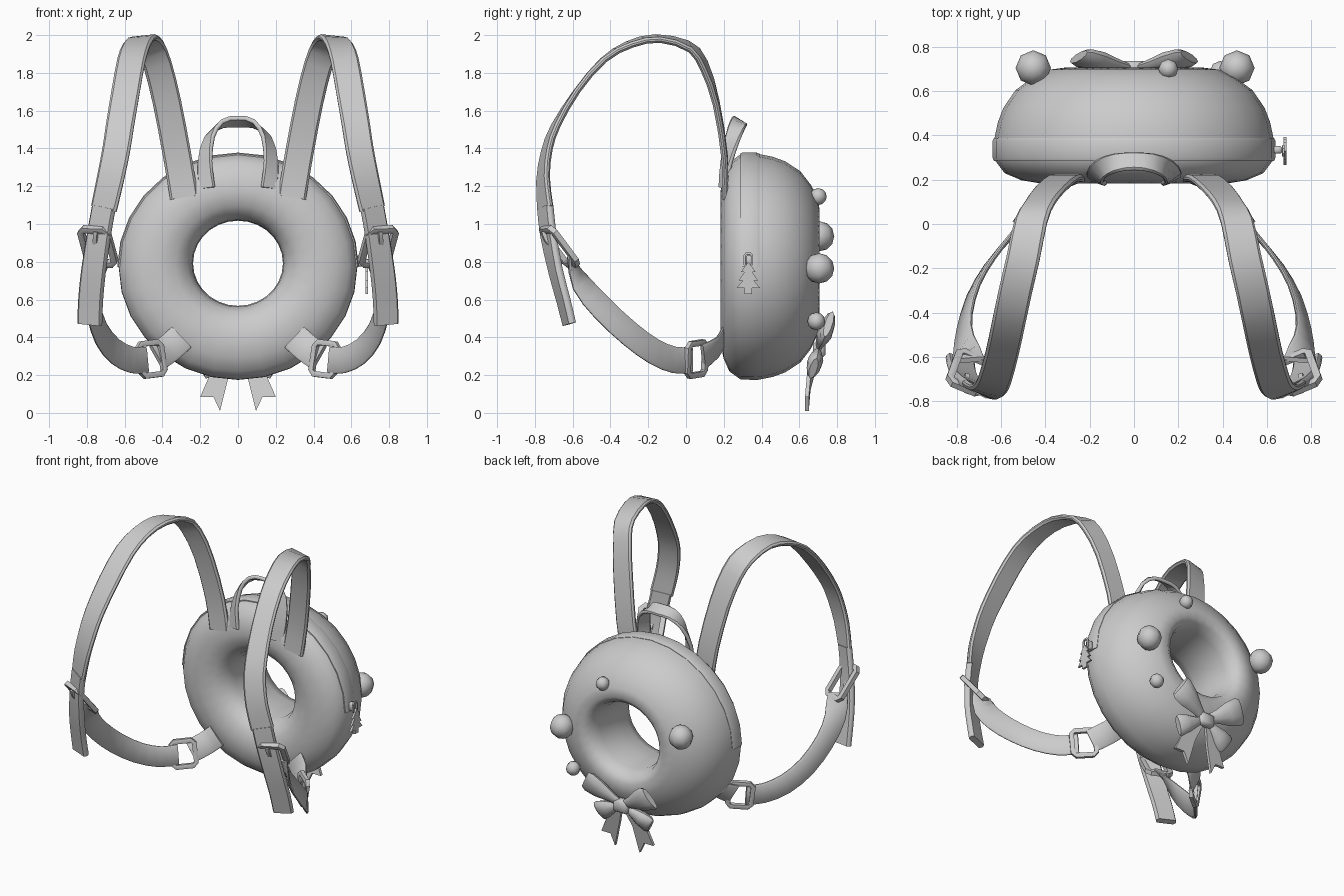
import bpy, bmesh, math
from mathutils import Vector as V

cube = bpy.data.objects.get("Cube")
if cube:
    bpy.data.objects.remove(cube)

grey = bpy.data.materials.new("soft_grey")
grey.use_nodes = True
grey.diffuse_color = (0.6, 0.6, 0.6, 1)
grey.node_tree.nodes["Principled BSDF"].inputs["Base Color"].default_value = (0.6, 0.6, 0.6, 1)


def finish(name, bm, angle=40):
    bmesh.ops.recalc_face_normals(bm, faces=bm.faces)
    mesh = bpy.data.meshes.new(name)
    bm.to_mesh(mesh)
    bm.free()
    mesh.materials.append(grey)
    ob = bpy.data.objects.new(name, mesh)
    bpy.context.collection.objects.link(ob)
    bpy.ops.object.select_all(action='DESELECT')
    ob.select_set(True)
    bpy.context.view_layer.objects.active = ob
    bpy.ops.object.shade_smooth_by_angle(angle=math.radians(angle))


def loft(name, rings, closed=False, angle=40):
    """Skin a list of equal-length rings of points."""
    bm = bmesh.new()
    rows = [[bm.verts.new(p) for p in ring] for ring in rings]
    n = len(rows[0])
    for i in range(len(rows) if closed else len(rows) - 1):
        a, b = rows[i], rows[(i + 1) % len(rows)]
        for j in range(n):
            k = (j + 1) % n
            bm.faces.new((a[j], a[k], b[k], b[j]))
    if not closed:
        bm.faces.new(rows[0])
        bm.faces.new(rows[-1])
    finish(name, bm, angle)


def smooth_path(pts, steps):
    """Catmull-Rom through the points."""
    pts = [V(p) for p in pts]
    ext = [2 * pts[0] - pts[1]] + pts + [2 * pts[-1] - pts[-2]]
    out = []
    for i in range(len(pts) - 1):
        a, b, c, d = ext[i:i + 4]
        for k in range(steps):
            t = k / steps
            out.append(0.5 * (2 * b + (c - a) * t + (2 * a - 5 * b + 4 * c - d) * t * t
                              + (3 * b - a - 3 * c + d) * t ** 3))
    return out + [pts[-1]]


def sweep(name, pts, across, width, thick, closed=False, steps=2):
    """Webbing with a chamfered flat section; across gives the width direction."""
    if not closed:
        pts, across = smooth_path(pts, steps), smooth_path(across, steps)
    n, rings = len(pts), []
    section = [(-1, -.3), (-.85, -1), (.85, -1), (1, -.3), (1, .3), (.85, 1), (-.85, 1), (-1, .3)]
    for i, p in enumerate(pts):
        if closed:
            t = pts[(i + 1) % n] - pts[i - 1]
        else:
            t = pts[min(i + 1, n - 1)] - pts[max(i - 1, 0)]
        t.normalize()
        w = across[i] - t * across[i].dot(t)
        w.normalize()
        m = t.cross(w)
        rings.append([p + w * a * width / 2 + m * b * thick / 2 for a, b in section])
    loft(name, rings, closed)


def frame(name, centre, u, v, hu, hv, thick, k=0.02):
    """Rectangular ring with cut corners."""
    c, u = V(centre), V(u).normalized()
    v = V(v)
    v = (v - u * v.dot(u)).normalized()
    loop = [(hu, hv - k), (hu - k, hv), (k - hu, hv), (-hu, hv - k),
            (-hu, k - hv), (k - hu, -hv), (hu - k, -hv), (hu, k - hv)]
    sweep(name, [c + u * a + v * b for a, b in loop], [u.cross(v)] * 8, thick, thick, True)


def plate(name, pts, depth):
    """Thin solid from an outline."""
    depth = V(depth)
    loft(name, [[V(p) - depth / 2 for p in pts], [V(p) + depth / 2 for p in pts]], angle=20)


def block(name, centre, size):
    """Box with softened edges."""
    bm = bmesh.new()
    bmesh.ops.create_cube(bm, size=1)
    for vert in bm.verts:
        vert.co = V(centre) + V([a * b for a, b in zip(vert.co, size)])
    bmesh.ops.bevel(bm, geom=bm.edges[:], offset=min(size) * .25, segments=1, affect='EDGES')
    finish(name, bm, 50)


# Ring-shaped bag body, lathed about y and slightly squashed in height
CZ, SQ, SEG = 0.773, 0.947, 28
profile = [(.238, .45), (.243, .32), (.268, .25), (.33, .205), (.42, .183), (.51, .198), (.585, .23),
           (.63, .29), (.632, .38), (.615, .46), (.59, .525), (.535, .605), (.46, .66), (.385, .697),
           (.315, .706), (.268, .675), (.245, .6)]


def on_ring(r, y, ang):
    lift = 0.018 * max(0, (0.45 - r) / 0.2)
    return V((r * math.cos(ang), y, CZ + lift + SQ * r * math.sin(ang)))


loft("bag_body", [[on_ring(r, y, math.tau * i / SEG) for r, y in profile] for i in range(SEG)],
     closed=True, angle=60)

# Raised zip band over the upper half
band = [(.615, .285), (.633, .285), (.639, .3), (.639, .375), (.633, .388), (.615, .388)]
loft("zip_band", [[on_ring(r, y, math.pi * i / 14) for r, y in band] for i in range(15)])

# Zip slider, link and tree-shaped pull
block("zip_slider", (.65, .335, .805), (.04, .035, .06))
frame("zip_link", (.675, .33, .81), (0, 1, 0), (0, 0, 1), .02, .034, .012, .01)
half = [(.0, .80), (.04, .745), (.022, .745), (.052, .70), (.03, .70), (.063, .66), (.02, .66), (.02, .63)]
tree = half + [(-a, z) for a, z in reversed(half[1:])]
plate("zip_pull", [(.682, .33 + a, z) for a, z in tree], (.014, 0, 0))

# Top carry handle
handle = [(.165, .195, 1.19), (.175, .215, 1.33), (.15, .25, 1.46), (.085, .275, 1.53), (0, .283, 1.542)]
lean = [(.9, .3, 0), (.8, .6, 0), (.5, .8, -.2), (.2, .8, -.4), (0, .8, -.5)]
handle += [(-x, y, z) for x, y, z in reversed(handle[:-1])]
lean += [(-x, y, z) for x, y, z in reversed(lean[:-1])]
sweep("carry_handle", handle, lean, .09, .024)

# Shoulder straps, buckles and lower straps, one set per side
for side, s in (("left", 1), ("right", -1)):
    def m(pts):
        return [(s * x, y, z) for x, y, z in pts]

    sweep(side + "_shoulder_strap",
          m([(.285, .205, 1.14), (.32, .205, 1.35), (.375, .16, 1.64), (.425, .095, 1.84), (.465, .015, 1.94),
             (.5, -.15, 1.982), (.535, -.3, 1.95), (.565, -.44, 1.865), (.595, -.58, 1.70), (.625, -.69, 1.52),
             (.645, -.737, 1.39), (.675, -.757, 1.24), (.71, -.745, 1.08)]),
          m([(1, 0, -.4), (1, 0, -.35), (1, 0, -.3), (1, -.1, -.25), (1, -.1, -.15), (1, 0, -.1), (1, 0, -.1),
             (1, .05, 0), (1, .1, .1), (1, .2, .1), (1, .25, .1), (1, .35, .1), (1, .5, .1)]), .15, .032)
    sweep(side + "_strap_tail",
          m([(.71, -.745, 1.09), (.735, -.73, .95), (.765, -.69, .75), (.78, -.65, .6), (.785, -.618, .47)]),
          m([(1, .5, .1), (1, .5, 0), (1, .4, -.05), (1, .4, -.15), (1, .4, -.3)]), .135, .04)
    frame(side + "_buckle", (s * .742, -.67, .88), (s * .85, .35, .03), (0, .65, -.75), .075, .115, .034)
    sweep(side + "_buckle_prong", m([(.752, -.755, .96), (.755, -.74, .92), (.755, -.685, .84)]),
          m([(1, .4, 0)] * 3), .025, .025)
    sweep(side + "_lower_strap",
          m([(.485, .03, .28), (.56, -.06, .28), (.65, -.17, .325), (.725, -.3, .42), (.765, -.44, .55),
             (.77, -.55, .68), (.745, -.615, .82)]),
          m([(.1, 0, 1), (-.05, .1, 1), (-.2, .2, 1), (-.3, .3, 1), (-.35, .25, .9), (-.5, .1, .8),
             (-.7, -.2, .5)]), .14, .022)
    sweep(side + "_anchor_strap", m([(.3, .195, .4), (.36, .165, .345), (.43, .09, .295)]),
          m([(.7, 0, .6), (.65, 0, .7), (.4, 0, .9)]), .15, .022)
    frame(side + "_square_ring", (s * .46, .055, .285), (s * .65, -.5, -.08), (s * .2, 0, 1), .075, .085, .03)

    # Bow loops fanning out from the knot
    for label, tip, tall in (("upper", (.25, .755, .47), .09), ("lower", (.2, .675, .235), .07)):
        root, tip = V((0, .70, .34)), V((s * tip[0], tip[1], tip[2]))
        along = tip - root
        out = V((0, .94, -.3))
        out = (out - along * out.dot(along) / along.length_squared).normalized()
        up = along.cross(out).normalized()
        rings = []
        for f, a, d in ((.08, .3, .015), (.35, .5, .03), (.65, .85, .042), (.9, 1, .036), (1, .9, .02)):
            rings.append([root + along * f + up * tall * a * math.cos(q) + out * d * math.sin(q)
                          for q in (math.tau * i / 10 for i in range(10))])
        loft(side + "_bow_" + label + "_loop", rings)
    # Swallow-cut ribbon tail
    plate(side + "_bow_tail",
          m([(.0, .70, .33), (.05, .655, .19), (.095, .64, .01), (.13, .64, .085), (.2, .64, .085),
             (.15, .65, .2), (.05, .71, .35)]), (0, .02, 0))

block("bow_knot", (0, .705, .335), (.115, .065, .09))

# Decorative spheres
for name, p, r in (("left_berry", (.465, .705, .765), .08), ("right_berry", (-.455, .705, .935), .08),
                   ("top_berry", (.155, .70, 1.145), .045), ("lower_berry", (.39, .69, .485), .047)):
    bm = bmesh.new()
    bmesh.ops.create_uvsphere(bm, u_segments=8, v_segments=6, radius=r)
    bmesh.ops.translate(bm, verts=bm.verts, vec=p)
    finish(name, bm, 60)
